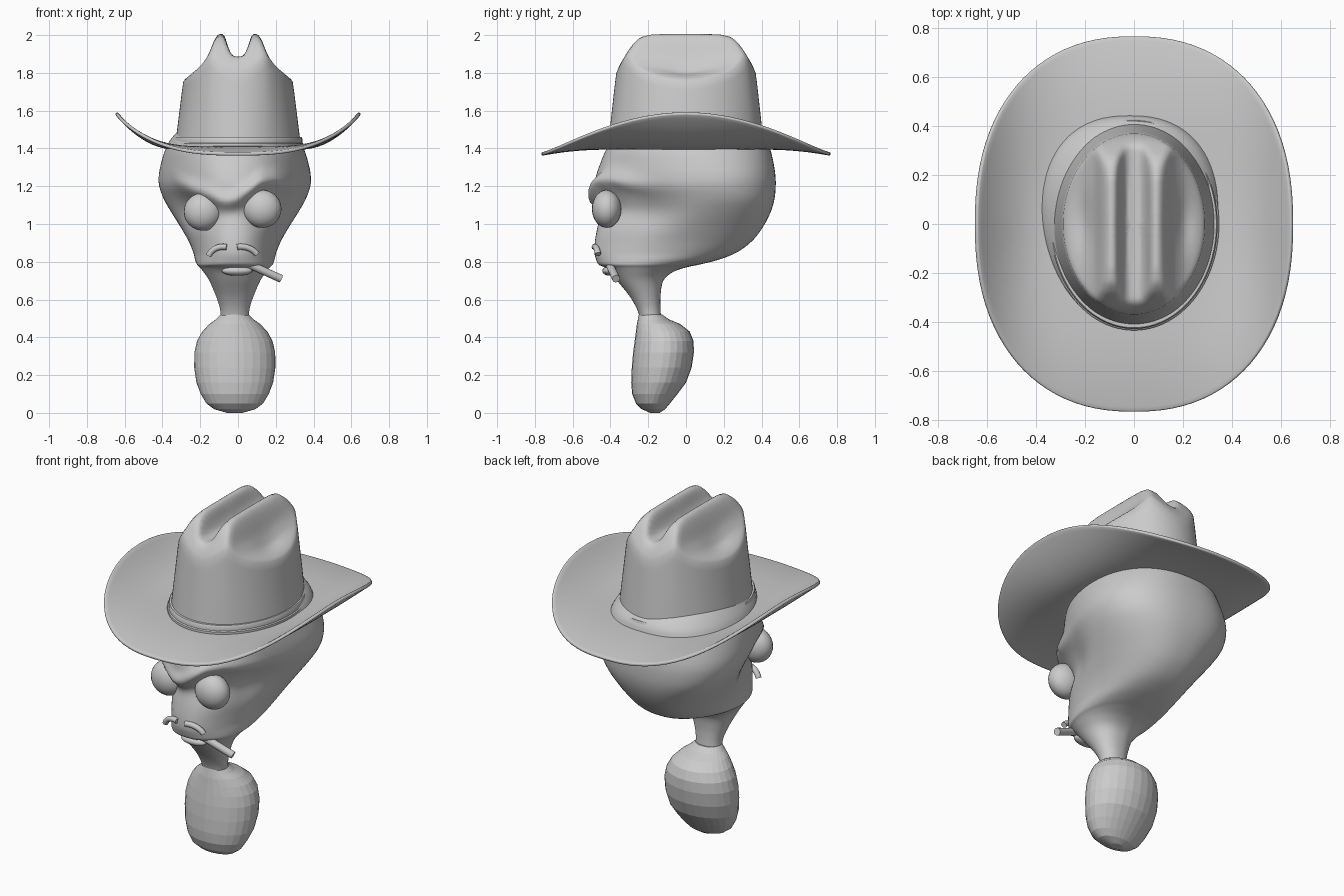
import bpy, math
from math import sin, cos, pi, exp
from mathutils import Vector

if "Cube" in bpy.data.objects:
    bpy.data.objects.remove(bpy.data.objects["Cube"])


def loft(name, rings, smooth=True, caps=True, angle=50):
    """Skin a list of closed rings with equal point counts."""
    n = len(rings[0])
    verts = [p for r in rings for p in r]
    faces = [(i * n + j, i * n + (j + 1) % n, (i + 1) * n + (j + 1) % n, (i + 1) * n + j)
             for i in range(len(rings) - 1) for j in range(n)]
    if caps:
        faces += [tuple(reversed(range(n))), tuple(range(len(verts) - n, len(verts)))]
    me = bpy.data.meshes.new(name)
    me.from_pydata(verts, [], faces)
    me.polygons.foreach_set("use_smooth", [smooth] * len(faces))
    if smooth:
        me.set_sharp_from_angle(angle=math.radians(angle))
    ob = bpy.data.objects.new(name, me)
    bpy.context.collection.objects.link(ob)
    return ob


def lerp(table, x):
    """Piecewise linear lookup in (x, value) pairs."""
    if x <= table[0][0]:
        return table[0][1]
    for (a, u), (b, v) in zip(table, table[1:]):
        if x <= b:
            return u + (v - u) * (x - a) / (b - a)
    return table[-1][1]


def refine(rows, steps):
    """Catmull-Rom interpolation of table rows."""
    out = []
    for i in range(len(rows) - 1):
        p0, p1, p2, p3 = (rows[max(0, min(len(rows) - 1, i + d))] for d in (-1, 0, 1, 2))
        for s in range(steps):
            t = s / steps
            out.append([b + t * (c - a) / 2 + t * t * (2 * a - 5 * b + 4 * c - d) / 2
                        + t ** 3 * (3 * b - a - 3 * c + d) / 2
                        for a, b, c, d in zip(p0, p1, p2, p3)])
    return out + [list(rows[-1])]


def ball(name, loc, scale, rot=(0, 0, 0)):
    bpy.ops.mesh.primitive_uv_sphere_add(segments=24, ring_count=16, location=loc, rotation=rot)
    ob = bpy.context.object
    ob.name, ob.scale = name, scale
    bpy.ops.object.shade_smooth()
    return ob


CX = -0.017

# Head and neck: rows of z, front y, back y, half width, egg skew
head_rows = [
    (0.49, -0.24, -0.13, 0.075, 0), (0.55, -0.26, -0.135, 0.078, 0), (0.62, -0.30, -0.135, 0.10, 0),
    (0.70, -0.365, -0.12, 0.135, 0), (0.745, -0.40, -0.07, 0.165, 0), (0.77, -0.43, 0.0, 0.185, 0),
    (0.785, -0.462, 0.07, 0.20, .02), (0.81, -0.475, 0.17, 0.21, .04), (0.85, -0.485, 0.27, 0.22, .08),
    (0.91, -0.482, 0.35, 0.245, .14), (0.98, -0.47, 0.405, 0.285, .2), (1.06, -0.455, 0.447, 0.335, .27),
    (1.13, -0.465, 0.468, 0.375, .32), (1.20, -0.485, 0.475, 0.40, .3), (1.26, -0.475, 0.473, 0.402, .27),
    (1.33, -0.45, 0.462, 0.388, .2), (1.40, -0.42, 0.445, 0.365, .12), (1.46, -0.38, 0.42, 0.33, .1),
    (1.53, -0.28, 0.33, 0.25, .05), (1.56, -0.12, 0.15, 0.10, 0)]
brow_line = [(-.35, 1.21), (-.27, 1.165), (-.16, 1.125), (-.08, 1.095), (-.02, 1.10),
             (.05, 1.14), (.12, 1.205), (.2, 1.215), (.3, 1.17)]
eyes = [(-0.185, -0.385, 1.065), (0.128, -0.42, 1.08)]
rings = []
for z, f, b, w, k in refine(head_rows, 4):
    mid, half, ring = (f + b) / 2, (b - f) / 2, []
    norm = max(abs(sin(i * pi / 40)) ** .85 * (1 - k * cos(i * pi / 40)) for i in range(41))
    for j in range(80):
        a = 2 * pi * j / 80
        u, s = -cos(a), sin(a)
        x = math.copysign(abs(s) ** .85, s) * (1 + k * u) / norm * w
        x *= 1 - 0.14 * exp(-((u + .45) / .3) ** 2 - ((z - 1.06) / .1) ** 2)   # temples
        x += CX
        y = mid + half * u
        wt = max(0, min(1, (-u - .3) / .35))
        y -= wt * 0.05 * exp(-((z - lerp(brow_line, x) - .025) / .045) ** 2)   # brow ridge
        for ex, ey, ez in eyes:                                               # sockets
            y += wt * 0.035 * exp(-((x - ex) / .08) ** 2 - ((z - ez + .01) / .07) ** 2)
        ring.append((x, y, z))
    rings.append(ring)
loft("head", rings, angle=80)

# Eyes
for side, loc in zip(("left", "right"), eyes):
    ball("eye_" + side, loc, (0.102, 0.078, 0.1))

# Nostril ridges
for side, pts in (("left", [(-.155, .832), (-.14, .868), (-.10, .885), (-.06, .878)]),
                  ("right", [(-.005, .878), (.04, .885), (.08, .868), (.10, .84)])):
    cu = bpy.data.curves.new("nostril_" + side, "CURVE")
    cu.dimensions, cu.bevel_depth, cu.use_fill_caps = "3D", 0.016, True
    sp = cu.splines.new("NURBS")
    sp.points.add(3)
    sp.use_endpoint_u = True
    for p, (x, z) in zip(sp.points, pts):
        p.co = (x, -0.484 + 1.4 * (x - CX) ** 2, z, 1)
    ob = bpy.data.objects.new("nostril_" + side, cu)
    bpy.context.collection.objects.link(ob)

# Lower lip and cigarette
ball("lower_lip", (-0.005, -0.405, 0.752), (0.08, 0.038, 0.026))
a, b = Vector((0.04, -0.41, 0.795)), Vector((0.228, -0.37, 0.71))
bpy.ops.mesh.primitive_cylinder_add(vertices=16, radius=0.021, depth=(b - a).length, location=(a + b) / 2,
                                    rotation=(b - a).to_track_quat("Z", "Y").to_euler())
bpy.context.object.name = "cigarette"
bpy.ops.object.shade_smooth_by_angle()

# Body: faceted bulb, rows of z, front y, back y, half width
body_rows = [
    (0.0, -0.19, -0.14, 0.04), (0.02, -0.235, -0.11, 0.11), (0.05, -0.265, -0.085, 0.15),
    (0.10, -0.285, -0.045, 0.18), (0.16, -0.29, 0.0, 0.203), (0.24, -0.287, 0.03, 0.215),
    (0.32, -0.28, 0.042, 0.214), (0.38, -0.272, 0.04, 0.2), (0.43, -0.265, 0.02, 0.173),
    (0.47, -0.26, -0.03, 0.135), (0.495, -0.255, -0.09, 0.10), (0.52, -0.25, -0.125, 0.075)]
loft("body", [[(CX + w * sin(t), (f + b) / 2 - (b - f) / 2 * cos(t), z)
               for t in (2 * pi * j / 28 for j in range(28))] for z, f, b, w in body_rows], smooth=False)

# Hat crown: tapered wall, then a top with centre crease and side dents
cross = [(0, 1.885), (.03, 1.89), (.05, 1.925), (.07, 2.0), (.09, 2.025), (.11, 2.005), (.13, 1.965),
         (.16, 1.885), (.20, 1.835), (.25, 1.795), (.29, 1.76)]
length = [(0, 2.012), (.18, 2.007), (.24, 1.99), (.28, 1.955), (.32, 1.895), (.35, 1.845), (.37, 1.80)]


def crown_z(x, y):
    h, p = lerp(cross, abs(x)), lerp(length, abs(y))
    h -= 0.03 * exp(-((abs(x) - .2) / .05) ** 2 - (y / .13) ** 2)
    return -0.012 * math.log(exp(-h / .012) + exp(-p / .012))


N = 96
angs = [2 * pi * j / N for j in range(N)]
rings = []
for i in range(9):
    t = i / 8
    ra, rb = 0.335 - 0.045 * t, 0.415 - 0.045 * t
    rings.append([(ra * cos(q), rb * sin(q),
                   1.40 + t * (crown_z(.29 * cos(q), .37 * sin(q)) - 1.40)) for q in angs])
for i in range(1, 29):
    r = 1 - i / 28.5
    rings.append([(.29 * r * cos(q), .37 * r * sin(q),
                   crown_z(.29 * r * cos(q), .37 * r * sin(q))) for q in angs])
crown = loft("hat_crown", rings, angle=180)
sm = crown.modifiers.new("soften", "SMOOTH")
sm.factor, sm.iterations = 0.5, 2

# Hat band: two-step ribbon
loft("hat_band", [[(ra * cos(q), (ra + .087) * sin(q), z) for q in angs]
                  for ra, z in ((.325, 1.395), (.347, 1.395), (.347, 1.425), (.341, 1.43),
                                (.341, 1.452), (.336, 1.46), (.318, 1.46))], caps=False, angle=35)

# Hat brim: rounded oval, curled up at the sides, dipping front and back
rings = []
for i in range(19):
    t, ring = i / 18, []
    for q in angs:
        c, s = cos(q), sin(q)
        ox = math.copysign(abs(c) ** .87, c) * .645
        oy = math.copysign(abs(s) ** .87, s) * .765
        v = abs(oy) / .765
        rise = 1.588 - 1.403 - 0.218 * (1 - max(0, 1 - v * v) ** 1.2)
        ring.append((.325 * c * (1 - t) + ox * t, .405 * s * (1 - t) + oy * t,
                     1.403 + rise * t ** 2.1))
    rings.append(ring)
brim = loft("hat_brim", rings, caps=False)
so = brim.modifiers.new("thickness", "SOLIDIFY")
so.thickness, so.offset = 0.018, 0
be = brim.modifiers.new("rounded_edge", "BEVEL")
be.width, be.segments, be.limit_method = 0.006, 2, "ANGLE"
be.angle_limit = math.radians(60)
